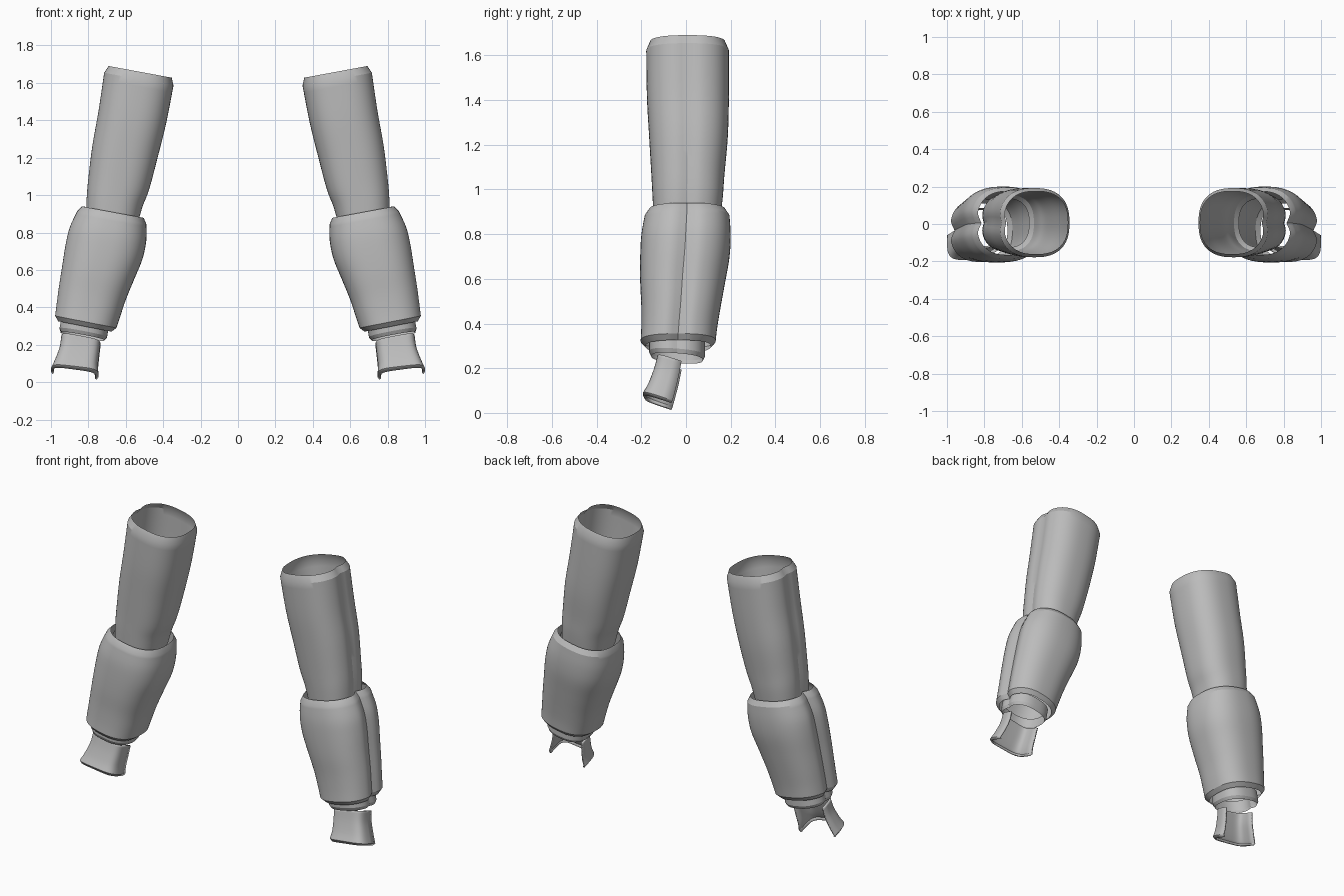
import bpy, math

if "Cube" in bpy.data.objects:
    bpy.data.objects.remove(bpy.data.objects["Cube"])

grey = bpy.data.materials.new("plain grey")
grey.diffuse_color = (0.5, 0.5, 0.5, 1)
grey.use_nodes = True
grey.node_tree.nodes["Principled BSDF"].inputs["Base Color"].default_value = grey.diffuse_color


def power(v, n):
    """Signed power used for rounded-square sections."""
    return math.copysign(abs(v) ** (2 / n), v)


def smooth_stations(st, steps):
    """Catmull-Rom interpolation through the section stations."""
    out = []
    for i in range(len(st) - 1):
        p0, p1, p2, p3 = st[max(i - 1, 0)], st[i], st[i + 1], st[min(i + 2, len(st) - 1)]
        for k in range(steps):
            t = k / steps
            out.append(tuple(0.5 * (2 * b + (c - a) * t + (2 * a - 5 * b + 4 * c - d) * t * t
                                    + (3 * b - a - 3 * c + d) * t ** 3)
                             for a, b, c, d in zip(p0, p1, p2, p3)))
    return out + [st[-1]]


def rim(s, inset, lift):
    """Turned-in copy of an end section, moved along the tilted limb axis."""
    xl, zl, xr, zr, y0, y1 = s
    dx, dz = -0.2 * lift, 0.98 * lift
    return (xl + inset + dx, zl + dz + inset * 0.2, xr - inset + dx, zr + dz - inset * 0.2,
            y0 + inset, y1 - inset)


def loft(name, stations, n, groove=0.0, slope=0.0, half=False, thickness=0.0):
    """Skin sections (inner x, z, outer x, z, front y, back y); half makes an open C."""
    segs = 32 if half else 64
    cols = segs + 1 if half else segs
    verts, faces = [], []
    for xl, zl, xr, zr, y0, y1 in stations:
        for j in range(cols):
            a = -math.pi + (math.pi if half else 2 * math.pi) * j / segs
            u, v = power(math.cos(a), n), power(math.sin(a), n)
            if abs(math.sin(a)) < 1e-6:
                v = 0.0
            if half:
                y = y1 + (y1 - y0) * v
            else:
                y = (y0 + y1) / 2 + (y1 - y0) / 2 * v
            t = (u + 1) / 2
            x = xl + (xr - xl) * t
            # Long seam down the outer side
            off = abs(j - segs // 2)
            if groove and off < 3:
                x -= groove * (1.0, 0.45, 0.12)[off]
            verts.append((x, y, zl + (zr - zl) * t + slope * (y - y0)))
    for i in range(len(stations) - 1):
        for j in range(segs):
            k = (j + 1) % cols
            faces.append((i * cols + j, (i + 1) * cols + j, (i + 1) * cols + k, i * cols + k))
    me = bpy.data.meshes.new(name)
    me.from_pydata(verts, [], faces)
    me.materials.append(grey)
    ob = bpy.data.objects.new(name, me)
    bpy.context.collection.objects.link(ob)
    bpy.ops.object.select_all(action='DESELECT')
    ob.select_set(True)
    bpy.context.view_layer.objects.active = ob
    bpy.ops.object.shade_smooth_by_angle(angle=math.radians(25))
    if thickness:
        so = ob.modifiers.new("thickness", 'SOLIDIFY')
        so.thickness = thickness
        so.offset = -1
    # Matching part on the other arm
    ob.modifiers.new("other side", 'MIRROR').use_mirror_merge = False
    return ob


# Upper arm sleeve
upper = smooth_stations([
    (0.345, 1.585, 0.72, 1.655, -0.178, 0.192),
    (0.385, 1.38, 0.75, 1.45, -0.175, 0.192),
    (0.43, 1.20, 0.782, 1.27, -0.165, 0.187),
    (0.475, 1.03, 0.803, 1.10, -0.155, 0.172),
    (0.51, 0.94, 0.812, 1.00, -0.15, 0.165),
    (0.535, 0.85, 0.815, 0.91, -0.145, 0.155)], 4)
upper = [rim(upper[0], 0.017, 0.04)] + upper + [rim(upper[-1], 0.02, -0.03)]
loft("upper_arm_sleeve", upper, 2.5, groove=0.012)

# Forearm guard
forearm = smooth_stations([
    (0.49, 0.845, 0.865, 0.915, -0.185, 0.195),
    (0.49, 0.76, 0.905, 0.83, -0.20, 0.20),
    (0.51, 0.66, 0.927, 0.74, -0.205, 0.195),
    (0.555, 0.55, 0.946, 0.62, -0.205, 0.175),
    (0.60, 0.44, 0.963, 0.51, -0.20, 0.155),
    (0.63, 0.35, 0.975, 0.42, -0.20, 0.14),
    (0.65, 0.29, 0.983, 0.355, -0.203, 0.133)], 4)
forearm = [rim(forearm[0], 0.02, 0.03)] + forearm + [rim(forearm[-1], 0.022, -0.025)]
loft("forearm_guard", forearm, 2.5, groove=0.024)

# Wrist ring
wrist = [(0.69, 0.31, 0.945, 0.36, -0.165, 0.085),
         (0.70, 0.25, 0.957, 0.298, -0.165, 0.085)]
wrist.append(rim(wrist[-1], 0.01, -0.02))
loft("wrist_ring", wrist, 2.5, groove=0.01, slope=-0.08)

# Hand plate, open at the back
hand = smooth_stations([
    (0.735, 0.228, 0.945, 0.268, -0.128, -0.02),
    (0.742, 0.17, 0.955, 0.205, -0.145, -0.032),
    (0.748, 0.11, 0.98, 0.14, -0.17, -0.048),
    (0.745, 0.07, 1.0, 0.10, -0.193, -0.06)], 4)
hand.append((0.757, 0.052, 0.993, 0.083, -0.184, -0.066))
loft("hand_plate", hand, 4.5, slope=-0.33, half=True, thickness=0.01)
